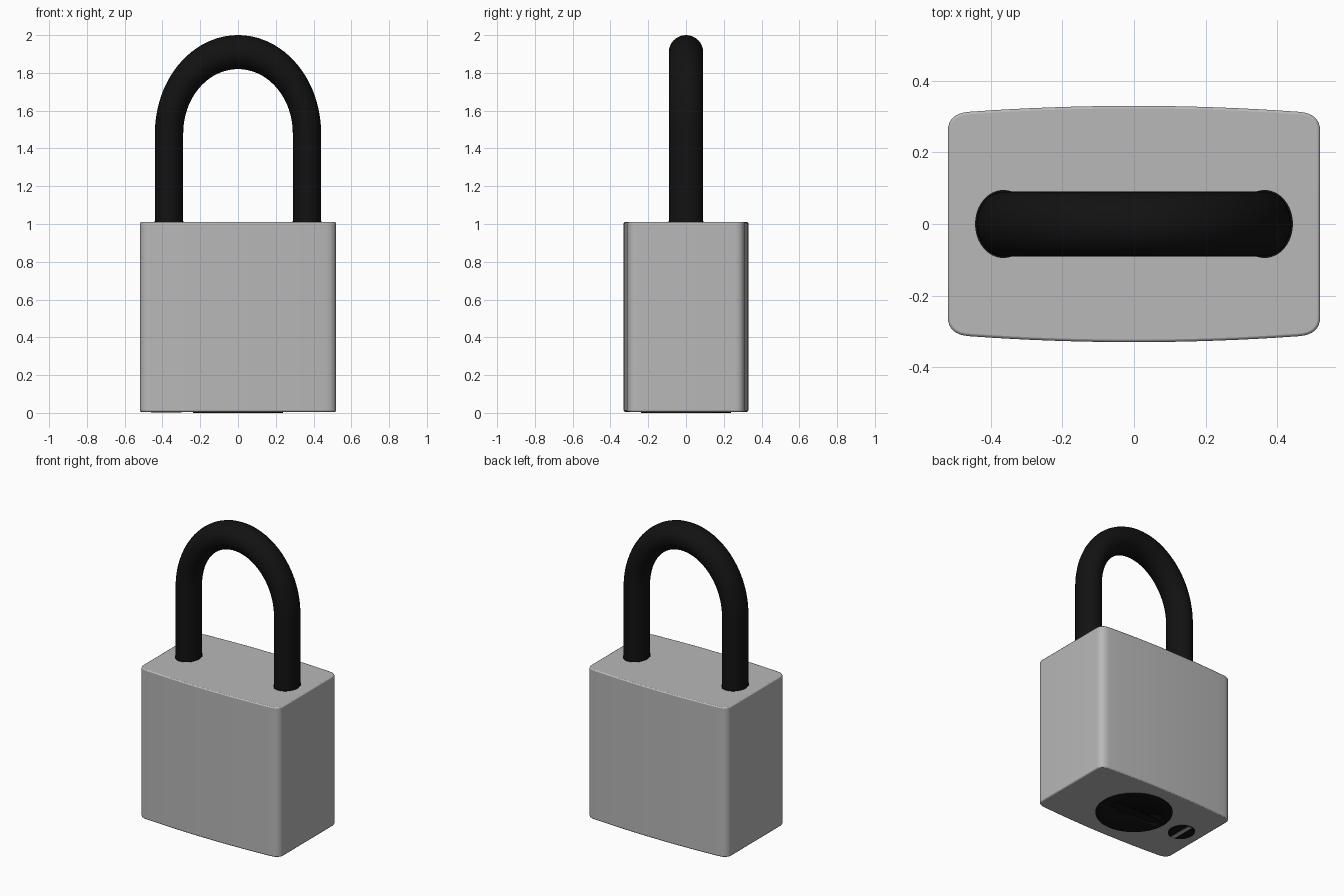
import bpy
import bmesh
from math import sin, cos, pi, radians

cube = bpy.data.objects.get("Cube")
if cube:
    bpy.data.objects.remove(cube, do_unlink=True)


def material(name, value):
    m = bpy.data.materials.new(name)
    m.use_nodes = True
    colour = (value, value, value, 1)
    m.diffuse_color = colour
    m.node_tree.nodes["Principled BSDF"].inputs["Base Color"].default_value = colour
    return m


GREY = material("brushed grey", 0.48)
BLACK = material("black", 0.006)


def add_object(name, bm, mat, angle=35):
    bmesh.ops.recalc_face_normals(bm, faces=bm.faces[:])
    mesh = bpy.data.meshes.new(name)
    bm.to_mesh(mesh)
    bm.free()
    mesh.materials.append(mat)
    obj = bpy.data.objects.new(name, mesh)
    bpy.context.collection.objects.link(obj)
    bpy.ops.object.select_all(action="DESELECT")
    obj.select_set(True)
    bpy.context.view_layer.objects.active = obj
    bpy.ops.object.shade_smooth_by_angle(angle=radians(angle))
    return obj


def prism(name, outline, z0, z1, mat, angle=35):
    """Extrude a closed flat outline from z0 to z1."""
    bm = bmesh.new()
    base = bm.faces.new([bm.verts.new((x, y, z0)) for x, y in outline])
    top = bmesh.ops.extrude_face_region(bm, geom=[base])["geom"]
    verts = [v for v in top if isinstance(v, bmesh.types.BMVert)]
    bmesh.ops.translate(bm, verts=verts, vec=(0, 0, z1 - z0))
    return add_object(name, bm, mat, angle)


def ellipse(cx, rx, ry, n=48):
    return [(cx + rx * cos(2 * pi * i / n), ry * sin(2 * pi * i / n)) for i in range(n)]


def rectangle(cx, hx, hy):
    return [(cx - hx, -hy), (cx + hx, -hy), (cx + hx, hy), (cx - hx, hy)]


# Body: bulging front and back, rounded vertical corners
def bulge(x):
    return 0.33 - 0.018 * (x / 0.48) ** 2


def corner(t):
    a, b, c = (1 - t) ** 2, 2 * t * (1 - t), t * t
    return (a * 0.52 + b * 0.52 + c * 0.46, a * 0.26 + b * 0.309 + c * bulge(0.46))


quarter = [corner(i / 8) for i in range(9)]
quarter += [(0.46 * (1 - i / 8), bulge(0.46 * (1 - i / 8))) for i in range(1, 9)]
half = quarter + [(-x, y) for x, y in quarter[-2::-1]]
outline = half + [(x, -y) for x, y in half[::-1]]
body = prism("lock_body", outline, 0.006, 1.01, GREY)
rim = body.modifiers.new("rim", "BEVEL")
rim.width = 0.007
rim.segments = 2
rim.limit_method = "ANGLE"
rim.angle_limit = radians(50)

# Shackle: section swept between an outer and an inner arch
SPRING, SIDES, ARC = 1.48, 32, 48


def arch(a, b):
    curve = [(a * cos(pi * i / ARC), SPRING + b * sin(pi * i / ARC)) for i in range(ARC + 1)]
    return [(a, 0.9)] + curve + [(-a, 0.9)]


bm = bmesh.new()
rings = []
for (ox, oz), (ix, iz) in zip(arch(0.44, 0.52), arch(0.29, 0.34)):
    ring = []
    for k in range(SIDES):
        t = 2 * pi * k / SIDES
        w = 0.5 + 0.5 * cos(t)
        ring.append(bm.verts.new((ix + w * (ox - ix), 0.091 * sin(t), iz + w * (oz - iz))))
    rings.append(ring)
for a, b in zip(rings, rings[1:]):
    for k in range(SIDES):
        n = (k + 1) % SIDES
        bm.faces.new((a[k], a[n], b[n], b[k]))
bm.faces.new(rings[0])
bm.faces.new(rings[-1])
add_object("shackle", bm, BLACK, 60)

# Dark edge of the holes the shackle drops into
for side, label in ((1, "left"), (-1, "right")):
    prism("shackle_hole_" + label, ellipse(side * 0.365, 0.079, 0.095), 1.005, 1.012, BLACK)

# Key cylinder in the underside, with a shallow key slot
plug = prism("key_cylinder", ellipse(0, 0.237, 0.237, 64), 0.0, 0.05, BLACK)
cutter = prism("key_slot_cutter", rectangle(0, 0.17, 0.035), -0.02, 0.005, BLACK)
cutter.hide_render = True
cutter.hide_set(True)
cut = plug.modifiers.new("key_slot", "BOOLEAN")
cut.operation = "DIFFERENCE"
cut.object = cutter

# Retaining screw beside the key cylinder
prism("screw_head", ellipse(-0.38, 0.08, 0.088), 0.003, 0.03, BLACK)
prism("screw_slot", rectangle(-0.38, 0.014, 0.084), 0.002, 0.008, GREY)
